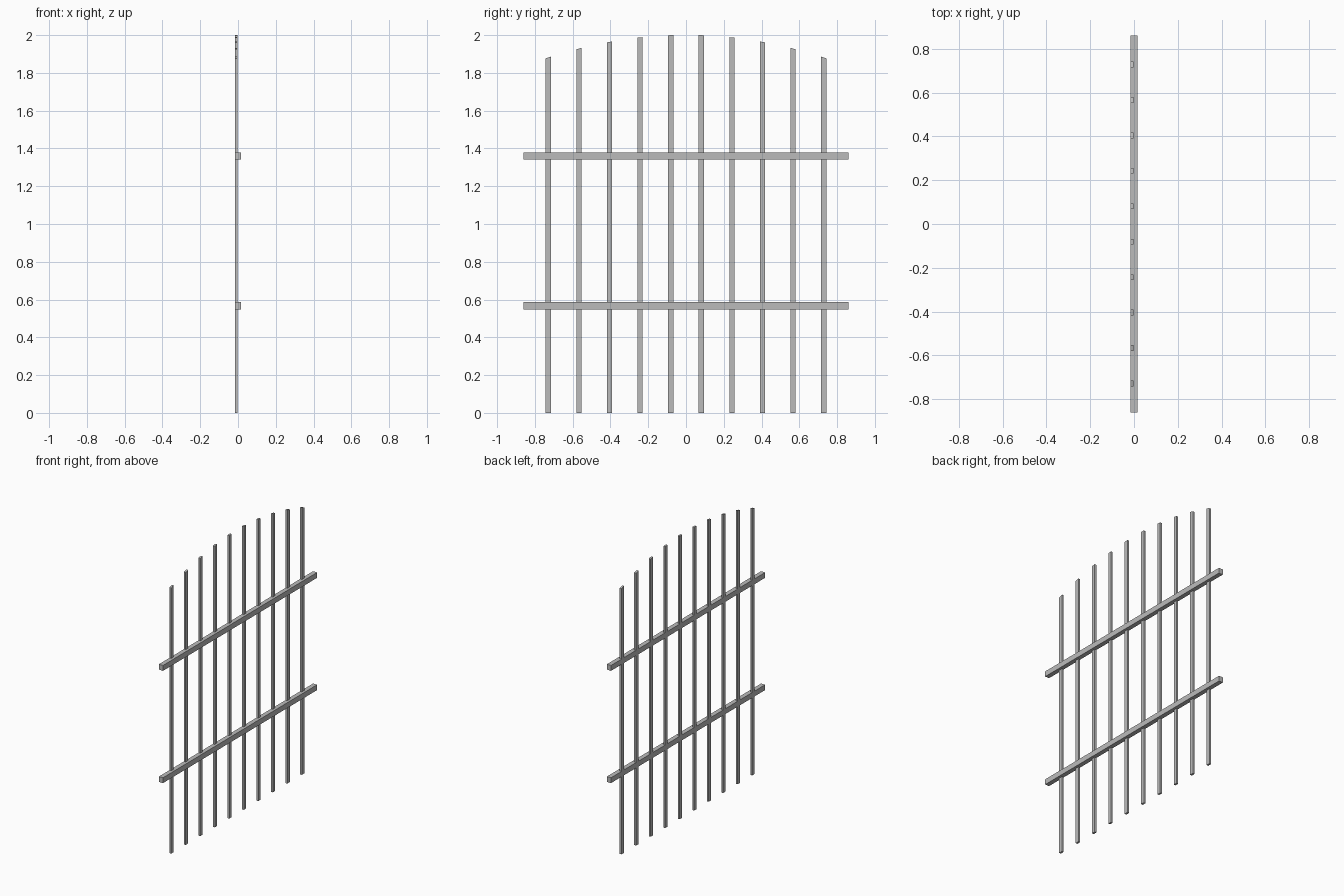
import bpy
import bmesh

cube = bpy.data.objects.get("Cube")
if cube:
    bpy.data.objects.remove(cube, do_unlink=True)

# Single grey metal finish
GREY = (0.5, 0.5, 0.5, 1.0)
metal = bpy.data.materials.new("grey metal")
metal.use_nodes = True
metal.diffuse_color = GREY
metal.node_tree.nodes["Principled BSDF"].inputs["Base Color"].default_value = GREY


def add_box(name, low, high, top=None):
    """Box between two corners; top(y) optionally shapes the upper end."""
    bm = bmesh.new()
    bmesh.ops.create_cube(bm, size=1)
    for v in bm.verts:
        upper = v.co.z > 0
        v.co = [h if c > 0 else l for c, l, h in zip(v.co, low, high)]
        if top and upper:
            v.co.z = top(v.co.y)
    mesh = bpy.data.meshes.new(name)
    bm.to_mesh(mesh)
    bm.free()
    mesh.materials.append(metal)
    obj = bpy.data.objects.new(name, mesh)
    bpy.context.collection.objects.link(obj)
    return obj


def arch(y):
    """Curved top line of the fence panel."""
    return 2.001 - 0.225 * y * y


DEPTH = 0.016
HALF_LENGTH = 0.86
BAR_COUNT = 10
SPACING = 0.162
HALF_BAR = 0.0135

# Horizontal rails
for name, z in (("lower_rail", 0.567), ("upper_rail", 1.36)):
    add_box(name, (-DEPTH, -HALF_LENGTH, z - 0.019), (DEPTH, HALF_LENGTH, z + 0.019))

# Upright bars, each cut to the arch and flush with one face of the rails
for i in range(BAR_COUNT):
    y = (i - (BAR_COUNT - 1) / 2) * SPACING
    add_box(f"upright_bar_{i + 1}", (-DEPTH, y - HALF_BAR, 0),
            (-0.002, y + HALF_BAR, 2), arch)
